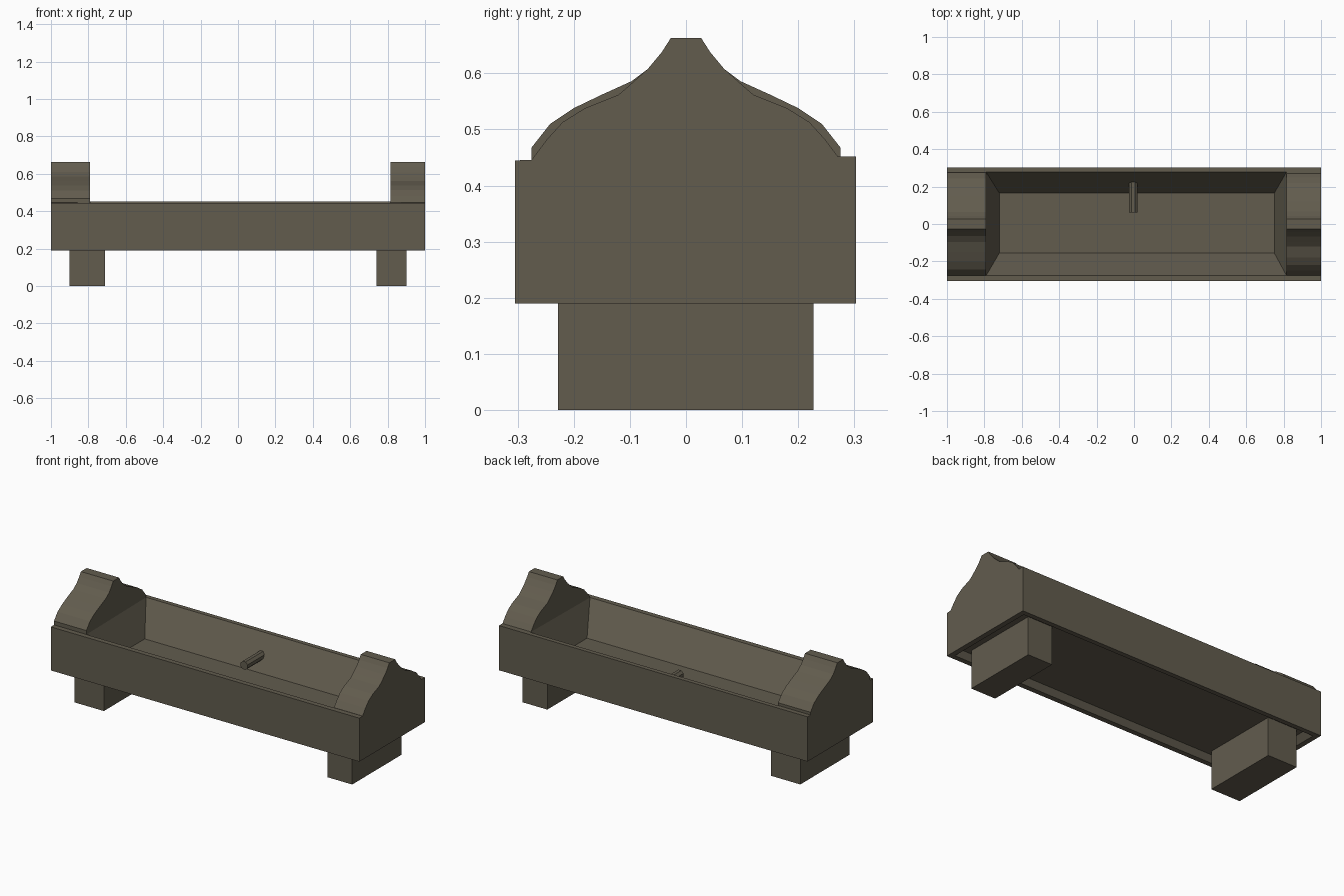
import bpy, bmesh, math

if "Cube" in bpy.data.objects:
    bpy.data.objects.remove(bpy.data.objects["Cube"])

stone = bpy.data.materials.new("weathered stone")
stone.diffuse_color = (0.122, 0.107, 0.076, 1)
stone.use_nodes = True
stone.node_tree.nodes["Principled BSDF"].inputs["Base Color"].default_value = stone.diffuse_color


def finish(name, bm):
    bmesh.ops.recalc_face_normals(bm, faces=bm.faces)
    mesh = bpy.data.meshes.new(name)
    bm.to_mesh(mesh)
    bm.free()
    mesh.materials.append(stone)
    obj = bpy.data.objects.new(name, mesh)
    bpy.context.collection.objects.link(obj)
    return obj


def loft(name, loops):
    """Join successive closed loops of points and cap both ends."""
    bm = bmesh.new()
    rings = [[bm.verts.new(p) for p in loop] for loop in loops]
    for a, b in zip(rings, rings[1:]):
        n = len(a)
        for i in range(n):
            j = (i + 1) % n
            bm.faces.new((a[i], a[j], b[j], b[i]))
    bm.faces.new(rings[0])
    bm.faces.new(rings[-1])
    return finish(name, bm)


def rect(x0, x1, y0, y1, z_front, z_back=None):
    zb = z_front if z_back is None else z_back
    return [(x0, y0, z_front), (x1, y0, z_front), (x1, y1, zb), (x0, y1, zb)]


def extrude_x(name, profile, x0, x1):
    return loft(name, [[(x, y, z) for y, z in profile] for x in (x0, x1)])


# Basin: shallow recess below, straight outer walls, sloping inner walls
loft("trough_basin", [
    rect(-0.94, 0.94, -0.255, 0.255, 0.225),
    rect(-0.97, 0.97, -0.275, 0.275, 0.19),
    rect(-1, 1, -0.305, 0.303, 0.19),
    rect(-1, 1, -0.305, 0.303, 0.445, 0.452),
    rect(-0.79, 0.815, -0.275, 0.277, 0.445, 0.452),
    rect(-0.72, 0.75, -0.155, 0.165, 0.27),
])

# Curved ornamental crests on the two ends
left_half = [(0.275, 0.44), (0.275, 0.468), (0.242, 0.51), (0.2, 0.538), (0.15, 0.562),
             (0.097, 0.586), (0.065, 0.61), (0.043, 0.638), (0.027, 0.663)]
right_half = [(0.275, 0.44), (0.275, 0.446), (0.248, 0.482), (0.22, 0.513), (0.18, 0.538),
              (0.12, 0.562), (0.097, 0.582), (0.068, 0.608), (0.043, 0.638), (0.027, 0.663)]
for name, half, x0, x1 in (("left_crest", left_half, -1, -0.79),
                           ("right_crest", right_half, 0.815, 1)):
    extrude_x(name, half + [(-y, z) for y, z in reversed(half)], x0, x1)

# Block feet
for name, x0, x1 in (("left_foot", -0.9, -0.71), ("right_foot", 0.74, 0.9)):
    loft(name, [rect(x0, x1, -0.228, 0.227, z) for z in (0, 0.23)])

# Water spout from the back wall
loft("water_spout", [[(-0.004 + 0.025 * math.cos(i * math.pi / 4 + math.pi / 8), y,
                       0.345 + 0.025 * math.sin(i * math.pi / 4 + math.pi / 8))
                      for i in range(8)] for y in (0.062, 0.23)])
